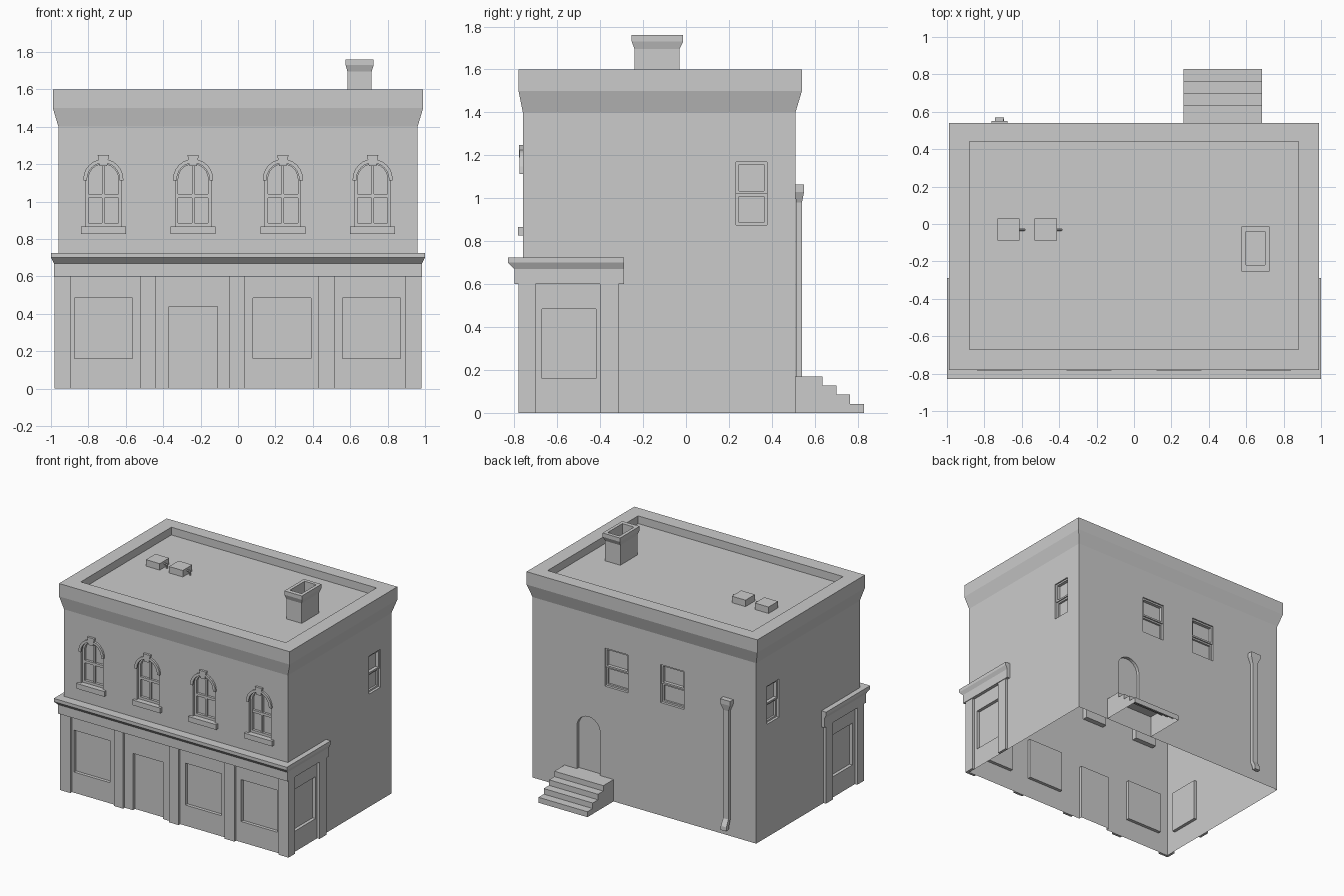
import bpy, bmesh
from math import pi, cos, sin
from mathutils import Matrix

if "Cube" in bpy.data.objects:
    bpy.data.objects.remove(bpy.data.objects["Cube"])

# wall frames: (along wall, outward depth, height) -> world
WALL = {
    'front': lambda u, d, z: (u, -0.76 - d, z),
    'back': lambda u, d, z: (u, 0.51 + d, z),
    'right': lambda u, d, z: (0.96 + d, u, z),
    'left': lambda u, d, z: (-0.96 - d, u, z),
}


def loft(bm, rings):
    vs = [[bm.verts.new(p) for p in r] for r in rings]
    n = len(vs[0])
    faces = [bm.faces.new(vs[0]), bm.faces.new(vs[-1])]
    for a, b in zip(vs, vs[1:]):
        for i in range(n):
            j = (i + 1) % n
            faces.append(bm.faces.new((a[i], a[j], b[j], b[i])))
    bmesh.ops.recalc_face_normals(bm, faces=faces)


def make(name, solids):
    bm = bmesh.new()
    for rings in solids:
        loft(bm, rings)
    me = bpy.data.meshes.new(name)
    bm.to_mesh(me)
    bm.free()
    ob = bpy.data.objects.new(name, me)
    bpy.context.collection.objects.link(ob)
    return ob


def prism(wall, outline, d0, d1):
    return [[WALL[wall](u, d, z) for u, z in outline] for d in (d0, d1)]


def rect(u0, u1, z0, z1):
    return [(u0, z0), (u1, z0), (u1, z1), (u0, z1)]


def level(x0, x1, y0, y1, z):
    return [(x0, y0, z), (x1, y0, z), (x1, y1, z), (x0, y1, z)]


def arch(c, r, z0, spring, n=12):
    arc = [(c - r * cos(pi * i / n), spring + r * sin(pi * i / n)) for i in range(n + 1)]
    return [(c - r, z0)] + arc + [(c + r, z0)]


def arch_band(c, r_out, r_in, z0, spring):
    return arch(c, r_out, z0, spring) + arch(c, r_in, z0, spring)[::-1]


ARCHED = (-0.72, -0.24, 0.24, 0.72)
SASHES = [('back', -0.24, 0.1), ('back', 0.24, 0.1), ('right', 0.305, 0.072), ('left', 0.305, 0.072)]
SHOP = [('front', -0.875, -0.565), ('front', 0.08, 0.39), ('front', 0.56, 0.87),
        ('right', -0.67, -0.42), ('left', -0.67, -0.42)]

# walls with flared parapet and sunken roof
body = make('building_shell', [[
    level(-0.96, 0.96, -0.76, 0.51, 0), level(-0.96, 0.96, -0.76, 0.51, 1.4),
    level(-0.99, 0.99, -0.78, 0.54, 1.5), level(-0.99, 0.99, -0.78, 0.54, 1.6),
    level(-0.88, 0.88, -0.67, 0.44, 1.6), level(-0.88, 0.88, -0.67, 0.44, 1.54)]])

# recesses for windows and doors
cuts = [prism('front', arch(c, 0.095, 0.866, 1.12), -0.04, 0.1) for c in ARCHED]
cuts += [prism(w, rect(c - h, c + h, 0.875, 1.17), -0.035, 0.1) for w, c, h in SASHES]
cuts += [prism(w, rect(a, b, 0.16, 0.485), -0.025, 0.1) for w, a, b in SHOP]
cuts.append(prism('front', rect(-0.37, -0.11, -0.1, 0.44), -0.025, 0.1))
cuts.append(prism('back', arch(0.48, 0.1, 0.17, 0.5), -0.025, 0.1))
cutter = make('recess_cutter', cuts)
cutter.hide_render = True
mod = body.modifiers.new('recesses', 'BOOLEAN')
mod.operation = 'DIFFERENCE'
mod.solver = 'EXACT'
mod.object = cutter
bpy.context.view_layer.objects.active = body
bpy.ops.object.modifier_apply(modifier=mod.name)
bpy.data.objects.remove(cutter)

# open underside
bm = bmesh.new()
bm.from_mesh(body.data)
under = [f for f in bm.faces if all(abs(v.co.z) < 1e-4 for v in f.verts)]
bmesh.ops.delete(bm, geom=under, context='FACES')
bm.to_mesh(body.data)
bm.free()

# arched windows: frame, muntins, sill, hood and keystone
frames, sills, hoods = [], [], []
for c in ARCHED:
    frames += [prism('front', arch_band(c, 0.095, 0.08, 0.866, 1.12), -0.04, -0.02),
               prism('front', rect(c - 0.08, c + 0.08, 0.866, 0.885), -0.04, -0.02),
               prism('front', rect(c - 0.08, c + 0.08, 1.02, 1.04), -0.04, -0.022),
               prism('front', rect(c - 0.007, c + 0.007, 0.885, 1.2), -0.04, -0.025)]
    sills.append(prism('front', rect(c - 0.12, c + 0.12, 0.826, 0.866), 0, 0.022))
    hoods += [prism('front', arch_band(c, 0.107, 0.087, 1.113, 1.12), 0, 0.015),
              prism('front', [(c - 0.02, 1.19), (c + 0.02, 1.19),
                              (c + 0.03, 1.248), (c - 0.03, 1.248)], 0, 0.018)]
make('arched_window_frames', frames)
make('window_sills', sills)
make('window_hoods', hoods)

# two-pane sash windows on back and sides
frames = []
for w, c, h in SASHES:
    for z0, z1, d in ((1.02, 1.17, -0.01), (0.875, 1.02, -0.02)):
        t = 0.013
        for r in (rect(c - h, c - h + t, z0, z1), rect(c + h - t, c + h, z0, z1),
                  rect(c - h + t, c + h - t, z0, z0 + t), rect(c - h + t, c + h - t, z1 - t, z1)):
            frames.append(prism(w, r, -0.035, d))
make('sash_window_frames', frames)

# shopfront pilasters
posts = [prism('front', rect(a, b, 0, 0.6), 0, 0.02) for a, b in
         ((-0.98, -0.893), (-0.52, -0.44), (-0.045, 0.035), (0.43, 0.515), (0.893, 0.98))]
for w in ('left', 'right'):
    posts += [prism(w, rect(-0.76, -0.70, 0, 0.6), 0, 0.02),
              prism(w, rect(-0.40, -0.315, 0, 0.6), 0, 0.02)]
make('shopfront_pilasters', posts)

# shopfront cornice swept round three sides
profile = [(0, 0, 0.6), (0.025, 0.04, 0.6), (0.025, 0.04, 0.67),
           (0.04, 0.07, 0.70), (0.04, 0.07, 0.725), (0, 0, 0.725)]
path = [(-1, -0.29, 0), (-1, -0.76, 1), (1, -0.76, 1), (1, -0.29, 0)]
make('shopfront_cornice', [[[(s * (0.96 + ox), y - k * oy, z) for ox, oy, z in profile]
                            for s, y, k in path]])

# back steps
stair = [(0.51, 0), (0.83, 0), (0.83, 0.042), (0.765, 0.042), (0.765, 0.085), (0.70, 0.085),
         (0.70, 0.128), (0.635, 0.128), (0.635, 0.17), (0.51, 0.17)]
steps = make('back_steps', [[[(x, y, z) for y, z in stair] for x in (0.265, 0.685)]])
bm = bmesh.new()
bm.from_mesh(steps.data)
under = [f for f in bm.faces if all(abs(v.co.z) < 1e-4 for v in f.verts)]
bmesh.ops.delete(bm, geom=under, context='FACES')
bm.to_mesh(steps.data)
bm.free()

# downspout: kicked-out foot, pipe and funnel head
make('downspout', [[level(-0.72 - h, -0.72 + h, y0, y1, z) for h, y0, y1, z in (
    (0.024, 0.54, 0.57, 0.06), (0.024, 0.535, 0.568, 0.09), (0.022, 0.512, 0.54, 0.14),
    (0.022, 0.512, 0.54, 0.98), (0.043, 0.51, 0.55, 1.03), (0.043, 0.51, 0.55, 1.065))]])

# chimney with flared cap and open flue
make('chimney', [[
    level(0.585, 0.715, -0.24, -0.03, 1.54), level(0.585, 0.715, -0.24, -0.03, 1.695),
    level(0.575, 0.725, -0.253, -0.013, 1.73), level(0.575, 0.725, -0.253, -0.013, 1.76),
    level(0.60, 0.70, -0.22, -0.04, 1.76), level(0.60, 0.70, -0.22, -0.04, 1.62)]])

# roof units, each with a small bent pipe
units, pipes = [], []
for x in (-0.67, -0.472):
    units.append([level(x - 0.059, x + 0.059, -0.087, 0.029, z) for z in (1.54, 1.59)])
    ring = [(cos(2 * pi * i / 8) * 0.007, sin(2 * pi * i / 8) * 0.007) for i in range(8)]
    pipes.append([[(x + 0.055, -0.03 + a, 1.568 + b) for a, b in ring],
                  [(x + 0.083 + b, -0.03 + a, 1.568 + b) for a, b in ring],
                  [(x + 0.083 + b, -0.03 + a, 1.54) for a, b in ring]])
make('roof_units', units)
make('roof_unit_pipes', pipes)
